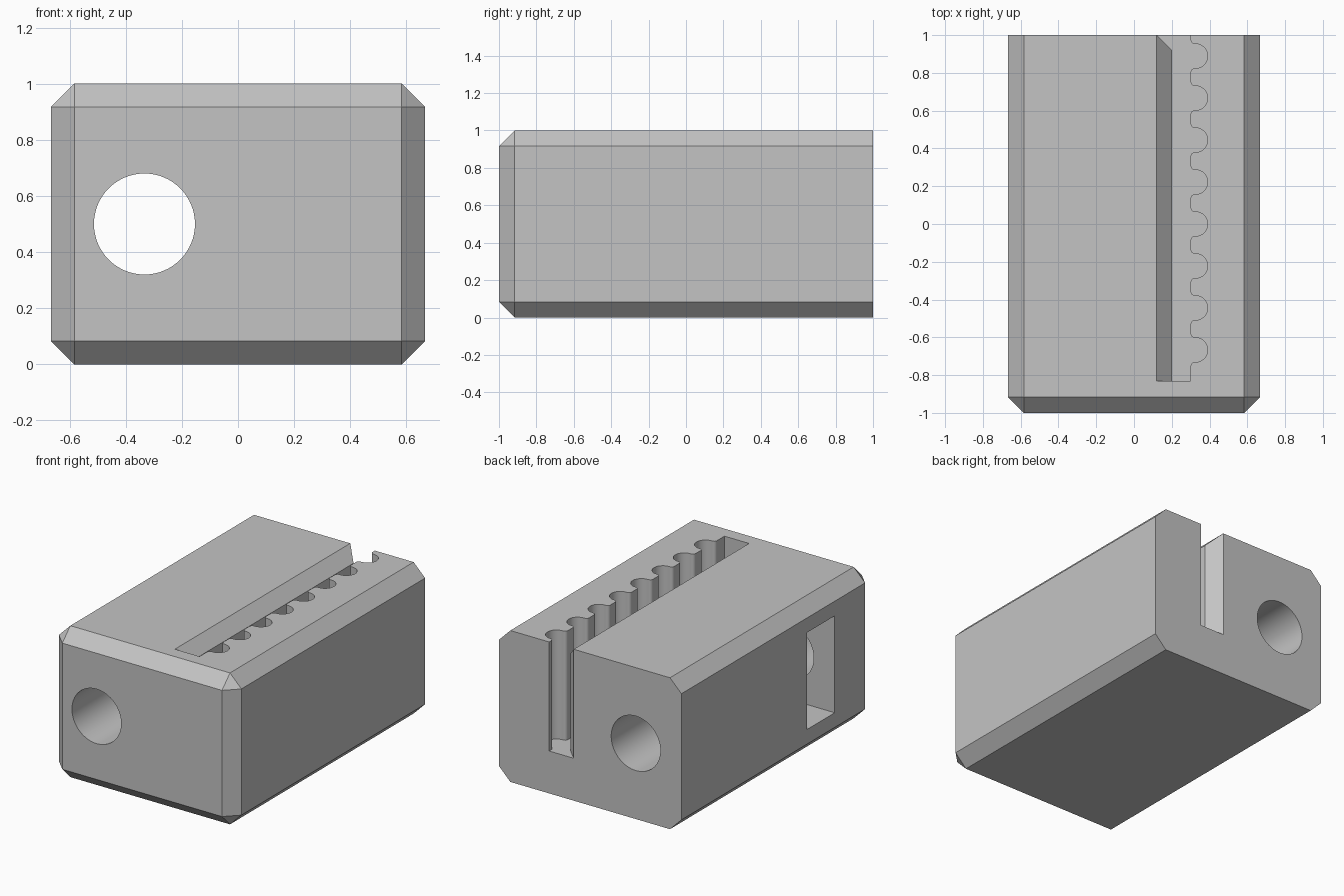
import bpy, bmesh
from math import sin, cos, pi, radians
from mathutils import Vector

if "Cube" in bpy.data.objects:
    bpy.data.objects.remove(bpy.data.objects["Cube"], do_unlink=True)

CHAMFER = 1 / 12
SLOT_FLOOR = 0.28
SLOT_END = -0.83
TOOTH_PITCH = 2 / 9

grey = bpy.data.materials.new("plain grey")
grey.use_nodes = True
grey.diffuse_color = (0.55, 0.55, 0.55, 1)
grey.node_tree.nodes["Principled BSDF"].inputs["Base Color"].default_value = grey.diffuse_color


def make_object(name, bm):
    bmesh.ops.recalc_face_normals(bm, faces=bm.faces)
    mesh = bpy.data.meshes.new(name)
    bm.to_mesh(mesh)
    bm.free()
    mesh.materials.append(grey)
    obj = bpy.data.objects.new(name, mesh)
    bpy.context.collection.objects.link(obj)
    return obj


def prism(name, profile, axis, start, end):
    """Extrude a 2D profile along an axis; profile holds the other two axes in order."""
    bm = bmesh.new()
    verts = []
    for point in profile:
        co = list(point)
        co.insert("xyz".index(axis), start)
        verts.append(bm.verts.new(co))
    face = bm.faces.new(verts)
    moved = bmesh.ops.extrude_face_region(bm, geom=[face])["geom"]
    shift = Vector([end - start if a == axis else 0 for a in "xyz"])
    bmesh.ops.translate(bm, vec=shift, verts=[g for g in moved if isinstance(g, bmesh.types.BMVert)])
    return make_object(name, bm)


def arc(cx, cy, r, a0, a1, steps):
    angles = [radians(a0 + (a1 - a0) * i / steps) for i in range(steps + 1)]
    return [(cx + r * cos(a), cy + r * sin(a)) for a in angles]


# Block, chamfered everywhere except around the back face
bm = bmesh.new()
bmesh.ops.create_cube(bm, size=1)
for v in bm.verts:
    v.co = (v.co.x * 4 / 3, v.co.y * 2, v.co.z + 0.5)
edges = [e for e in bm.edges if min(v.co.y for v in e.verts) < 0]
bmesh.ops.bevel(bm, geom=edges, offset=CHAMFER, segments=1, affect='EDGES')
block = make_object("clamp_block", bm)

# Toothed belt slot, with rounded lands between the teeth
slot = [(0.20, 1.1), (0.20, SLOT_END), (0.30, SLOT_END)]
for i in range(-3, 5):
    y = (i if i < 4 else 4) * TOOTH_PITCH
    slot += arc(0.32, y - 0.085, 0.02, 180, 90, 5)
    slot += arc(0.325, y, 0.065, -90, 90, 14)
    slot += arc(0.32, y + 0.085, 0.02, -90, -180, 5)
slot.append((0.30, 1.1))

# Lead-in wedge shared by the top and the back mouth of the slot
wedge = [(0.02, 1.1), (0.12 + CHAMFER - 0.003, 0.92), (0.25, 0.92), (0.25, 1.1)]

cutters = [
    prism("belt_slot", slot, "z", SLOT_FLOOR, 1.1),
    prism("top_lead_in", wedge, "y", SLOT_END, 1.1),
    prism("back_lead_in", wedge, "z", SLOT_FLOOR, 1.1),
    prism("bolt_hole", arc(-1 / 3, 0.5, 0.18, 0, 354.375, 63), "y", -1.1, 1.1),
    prism("nut_pocket", [(-0.60, 0.18), (-0.31, 0.18), (-0.31, 0.82), (-0.60, 0.82)], "x", -0.8, 0.0),
]

# Cut the block, then drop the cutters
for cutter in cutters:
    cutter.hide_render = True
    mod = block.modifiers.new(cutter.name, 'BOOLEAN')
    mod.operation = 'DIFFERENCE'
    mod.solver = 'EXACT'
    mod.object = cutter
bpy.context.view_layer.update()
result = bpy.data.meshes.new_from_object(block.evaluated_get(bpy.context.evaluated_depsgraph_get()))
block.modifiers.clear()
block.data = result
result.materials.clear()
result.materials.append(grey)
for cutter in cutters:
    bpy.data.objects.remove(cutter, do_unlink=True)

# Smooth the bore and teeth, keep the flat faces crisp
bpy.ops.object.select_all(action='DESELECT')
block.select_set(True)
bpy.context.view_layer.objects.active = block
bpy.ops.object.shade_smooth_by_angle(angle=radians(30))
